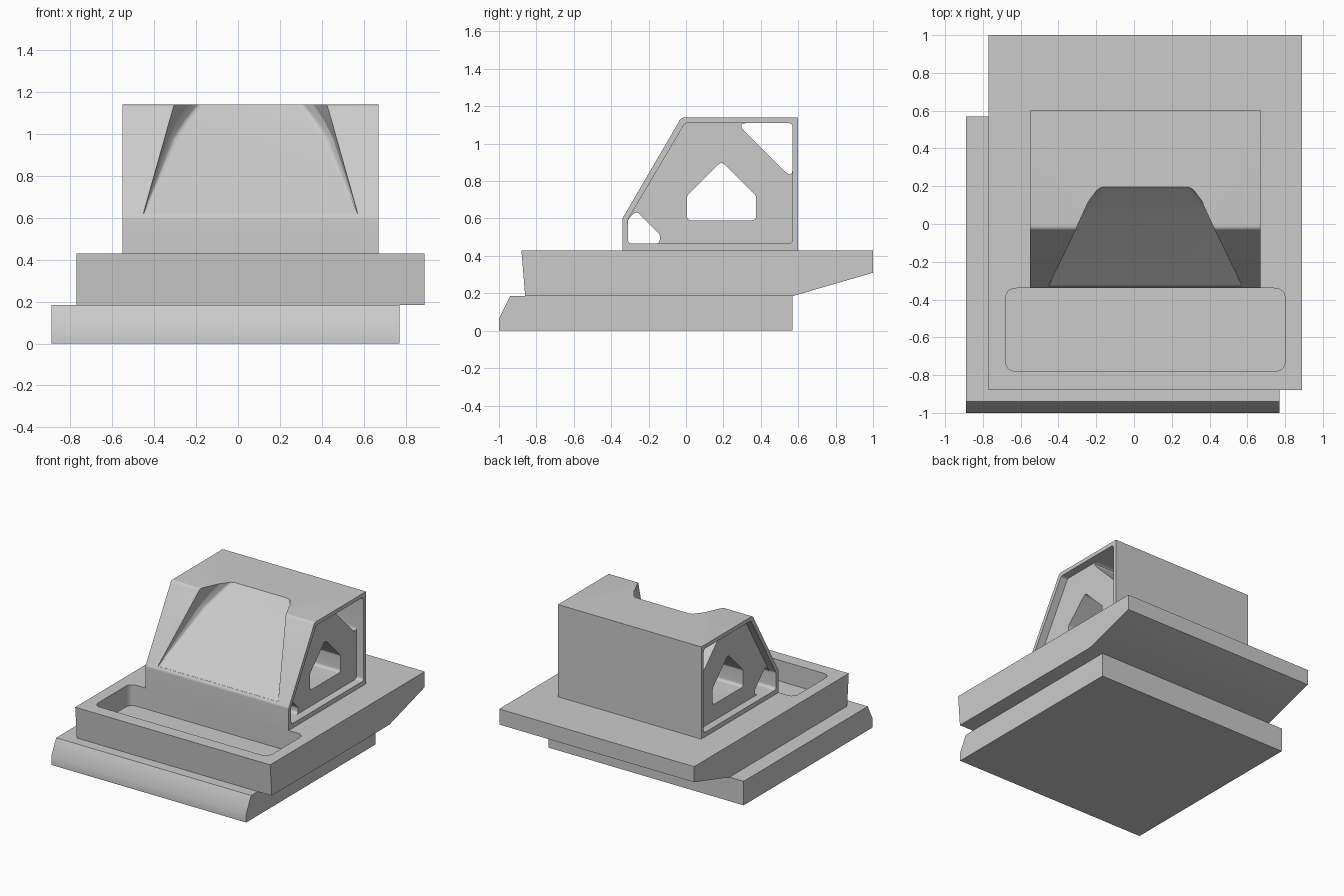
import bpy, bmesh, math
from mathutils import Vector

cube = bpy.data.objects.get("Cube")
if cube:
    bpy.data.objects.remove(cube, do_unlink=True)

grey = bpy.data.materials.new("plain_grey")
grey.use_nodes = True
COLOUR = (0.6, 0.6, 0.6, 1)
grey.diffuse_color = COLOUR
grey.node_tree.nodes["Principled BSDF"].inputs["Base Color"].default_value = COLOUR


def rounded(points, radius, steps=6):
    """Round every corner of a 2D outline; radius is a number or one per corner."""
    pts = [Vector(p) for p in points]
    radii = radius if isinstance(radius, list) else [radius] * len(pts)
    out = []
    for i, p in enumerate(pts):
        a = (pts[i - 1] - p).normalized()
        b = (pts[(i + 1) % len(pts)] - p).normalized()
        if radii[i] == 0:
            out.append(p)
            continue
        t = radii[i] / math.tan(a.angle(b) / 2)
        for k in range(steps + 1):
            s = k / steps
            out.append((1 - s) ** 2 * (p + a * t) + 2 * s * (1 - s) * p + s * s * (p + b * t))
    return out


def loft(name, rings):
    """Skin a closed solid through rings of equal length."""
    bm = bmesh.new()
    loops = [[bm.verts.new(co) for co in ring] for ring in rings]
    for low, high in zip(loops, loops[1:]):
        for i in range(len(low)):
            bm.faces.new((low[i - 1], low[i], high[i], high[i - 1]))
    bm.faces.new(loops[0])
    bm.faces.new(loops[-1])
    bmesh.ops.recalc_face_normals(bm, faces=bm.faces[:])
    mesh = bpy.data.meshes.new(name)
    bm.to_mesh(mesh)
    bm.free()
    mesh.materials.append(grey)
    obj = bpy.data.objects.new(name, mesh)
    bpy.context.collection.objects.link(obj)
    return obj


def side_prism(name, outline, x0, x1):
    return loft(name, [[(x, y, z) for y, z in outline] for x in (x0, x1)])


def cut(target, cutter):
    bpy.context.view_layer.objects.active = target
    mod = target.modifiers.new("cut", 'BOOLEAN')
    mod.operation, mod.solver, mod.object = 'DIFFERENCE', 'EXACT', cutter
    bpy.ops.object.modifier_apply(modifier=mod.name)
    bpy.data.objects.remove(cutter, do_unlink=True)


# Lower plate with chamfered front
base = side_prism("base_plate", [(-1, 0), (0.57, 0), (0.57, 0.185), (-0.94, 0.185), (-1, 0.065)],
                  -0.89, 0.77)

# Upper slab with tapered rear overhang and a rounded tray in front
slab = side_prism("upper_slab", [(-0.86, 0.185), (0.57, 0.185), (1, 0.31), (1, 0.43), (-0.88, 0.43)],
                  -0.77, 0.89)
tray = rounded([(-0.68, -0.78), (0.80, -0.78), (0.80, -0.34), (-0.68, -0.34)], 0.06)
cut(slab, loft("tray_cutter", [[(x, y, z) for x, y in tray] for z in (0.27, 0.6)]))

# Housing with sloped front
LEFT, RIGHT, MID = -0.55, 0.67, 0.06
housing = side_prism("housing", rounded([(-0.34, 0.43), (0.60, 0.43), (0.60, 1.14), (-0.025, 1.14),
                                         (-0.34, 0.60)], [0, 0, 0, 0.03, 0.03], 4), LEFT, RIGHT)

# Shallow recess on each side
recess = rounded([(-0.31, 0.465), (0.57, 0.465), (0.57, 1.11), (-0.005, 1.11), (-0.31, 0.595)], 0.025)
DEPTH = 0.06
cut(housing, side_prism("recess_cutter", recess, RIGHT - DEPTH, RIGHT + 0.1))
cut(housing, side_prism("recess_cutter", recess, LEFT - 0.1, LEFT + DEPTH))

# Openings running through the housing
openings = [
    [(0.005, 0.59), (0.375, 0.59), (0.375, 0.72), (0.19, 0.905), (0.005, 0.72)],
    [(-0.31, 0.465), (-0.14, 0.465), (-0.14, 0.515), (-0.265, 0.64), (-0.31, 0.595)],
    [(0.27, 1.11), (0.57, 1.11), (0.57, 0.81)],
]
for outline in openings:
    cut(housing, side_prism("opening_cutter", rounded(outline, 0.025), LEFT - 0.1, RIGHT + 0.1))


# Scoop in the sloped front: height, floor y, then half widths at mouth, shoulder and floor
def scoop_ring(z, floor, mouth, shoulder, inner):
    slope = -0.34 + (z - 0.6) * 0.583
    half = [(mouth, slope), (shoulder, slope + (floor - slope) * 0.65), (inner, floor)]
    front = [(mouth + 0.01, slope - 0.15)]
    right = front + half
    outline = right + [(-x, y) for x, y in reversed(right)]
    curve = rounded(outline, [0, 0, 0.05, 0.05, 0.05, 0.05, 0, 0], 5) if z > 0.9 else None
    if curve is None:
        curve = []
        for i, p in enumerate(outline):
            curve += [Vector(p)] * (6 if 2 <= i <= 5 else 1)
        curve = [p + Vector((0, 0.00001 * k)) for k, p in enumerate(curve)]
    return [(MID + x, y, z) for x, y in curve]


cut(housing, loft("scoop_cutter", [
    scoop_ring(0.62, -0.327, 0.512, 0.511, 0.51),
    scoop_ring(0.98, 0.04, 0.41, 0.395, 0.36),
    scoop_ring(1.07, 0.13, 0.385, 0.35, 0.30),
    scoop_ring(1.15, 0.205, 0.362, 0.295, 0.235),
]))

for obj in (base, slab, housing):
    bpy.ops.object.select_all(action='DESELECT')
    obj.select_set(True)
    bpy.context.view_layer.objects.active = obj
    bpy.ops.object.shade_smooth_by_angle(angle=math.radians(30))
